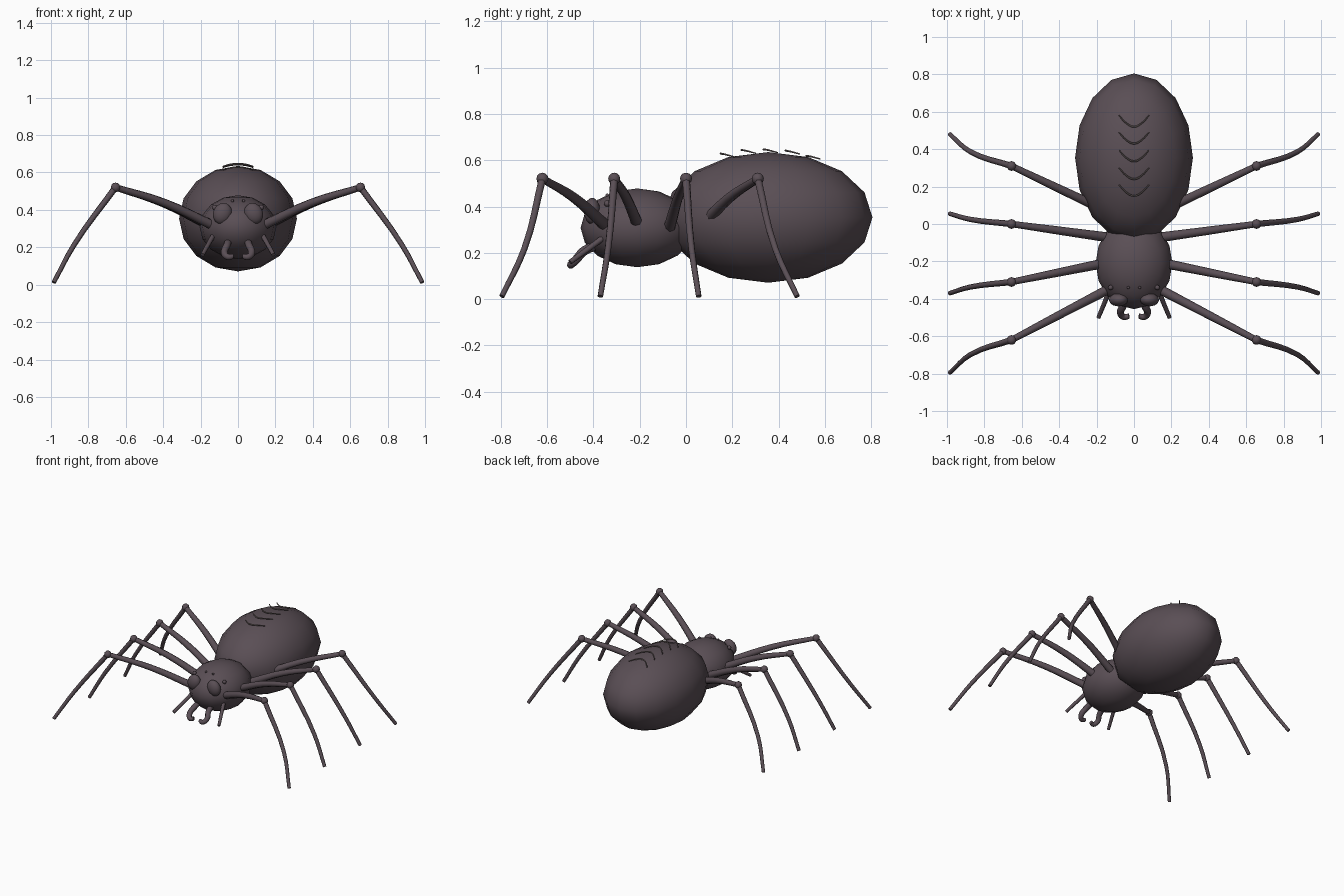
import bpy
from mathutils import Vector

if "Cube" in bpy.data.objects:
    bpy.data.objects.remove(bpy.data.objects["Cube"])


def material(name, color):
    m = bpy.data.materials.new(name)
    m.diffuse_color = (*color, 1)
    m.use_nodes = True
    m.node_tree.nodes["Principled BSDF"].inputs["Base Color"].default_value = m.diffuse_color
    return m


BODY = material("dusky_plum", (0.102, 0.077, 0.091))
MARK = material("pale_taupe", (0.19, 0.155, 0.15))


def ellipsoid(name, loc, radii, segs=16, rings=8, rot=(0, 0, 0)):
    bpy.ops.mesh.primitive_uv_sphere_add(segments=segs, ring_count=rings,
                                         radius=1, location=loc, rotation=rot)
    ob = bpy.context.object
    ob.name = name
    ob.scale = radii
    ob.data.materials.append(BODY)
    bpy.ops.object.shade_smooth()
    return ob


def tube(name, points, radii, mat=BODY, res=4, sides=2):
    """Smooth tapered tube through the points."""
    cu = bpy.data.curves.new(name, 'CURVE')
    cu.dimensions = '3D'
    cu.resolution_u = res
    cu.bevel_depth = 1.0
    cu.bevel_resolution = sides
    cu.use_fill_caps = True
    sp = cu.splines.new('BEZIER')
    sp.bezier_points.add(len(points) - 1)
    for bp, p, r in zip(sp.bezier_points, points, radii):
        bp.co = p
        bp.radius = r
        bp.handle_left_type = bp.handle_right_type = 'AUTO'
    ob = bpy.data.objects.new(name, cu)
    bpy.context.collection.objects.link(ob)
    cu.materials.append(mat)
    bpy.ops.object.select_all(action='DESELECT')
    ob.select_set(True)
    bpy.context.view_layer.objects.active = ob
    bpy.ops.object.convert(target='MESH')
    ob = bpy.context.object
    ob.name = name
    bpy.ops.object.shade_smooth_by_angle(angle=1.0)
    return ob


# Body masses
ellipsoid("abdomen", (0, 0.355, 0.353), (0.315, 0.45, 0.282))
ellipsoid("head_thorax", (0, -0.21, 0.308), (0.205, 0.245, 0.17))

# Legs: hip (x, y, z), knee y, foot y
LEGS = [((0.13, -0.345, 0.315), -0.62, -0.795),
        ((0.16, -0.21, 0.325), -0.31, -0.37),
        ((0.15, -0.07, 0.315), 0.0, 0.055),
        ((0.14, 0.065, 0.315), 0.31, 0.48)]

for side, s in (("left", -1), ("right", 1)):
    def mir(pts):
        return [(s * x, y, z) for x, y, z in pts]

    for i, (hip, ky, fy) in enumerate(LEGS, 1):
        knee = Vector((0.655, ky, 0.52))
        foot = Vector((0.985, fy, 0.012))
        mid = (Vector(hip) + knee) / 2 + Vector((0, 0, 0.02))
        shin = (0.875, ky + 0.45 * (fy - ky), 0.215)
        tube(f"{side}_upper_leg_{i}", mir([hip, mid, knee]), (0.026, 0.022, 0.017))
        tube(f"{side}_lower_leg_{i}", mir([knee, shin, foot]), (0.017, 0.014, 0.012))
        ellipsoid(f"{side}_knee_{i}", (s * 0.655, ky, 0.52), (0.026,) * 3, 10, 6)

    # Eyes
    ellipsoid(f"{side}_main_eye", (s * 0.083, -0.405, 0.38),
              (0.05, 0.036, 0.058), 12, 8, (0, -s * 0.4, 0))
    ellipsoid(f"{side}_outer_eye", (s * 0.125, -0.34, 0.413), (0.014,) * 3, 8, 6)
    ellipsoid(f"{side}_inner_eye", (s * 0.03, -0.34, 0.448), (0.008,) * 3, 8, 6)

    # Hooked fang and straight feeler
    tube(f"{side}_fang",
         mir([(0.05, -0.36, 0.24), (0.06, -0.44, 0.208), (0.073, -0.475, 0.17),
              (0.053, -0.497, 0.148), (0.026, -0.492, 0.152)]),
         (0.02, 0.02, 0.019, 0.017, 0.014))
    tube(f"{side}_feeler", mir([(0.12, -0.33, 0.285), (0.19, -0.5, 0.16)]),
         (0.014, 0.011))

# Chevron markings along the back
for i, (y, z) in enumerate([(0.15, 0.628), (0.24, 0.644), (0.335, 0.647),
                            (0.43, 0.641), (0.52, 0.619)], 1):
    tube(f"back_marking_{i}",
         [(-0.08, y + 0.06, z - 0.014), (-0.04, y + 0.018, z - 0.003), (0, y, z),
          (0.04, y + 0.018, z - 0.003), (0.08, y + 0.06, z - 0.014)],
         (0.003, 0.004, 0.005, 0.004, 0.003), MARK, 3, 1)
